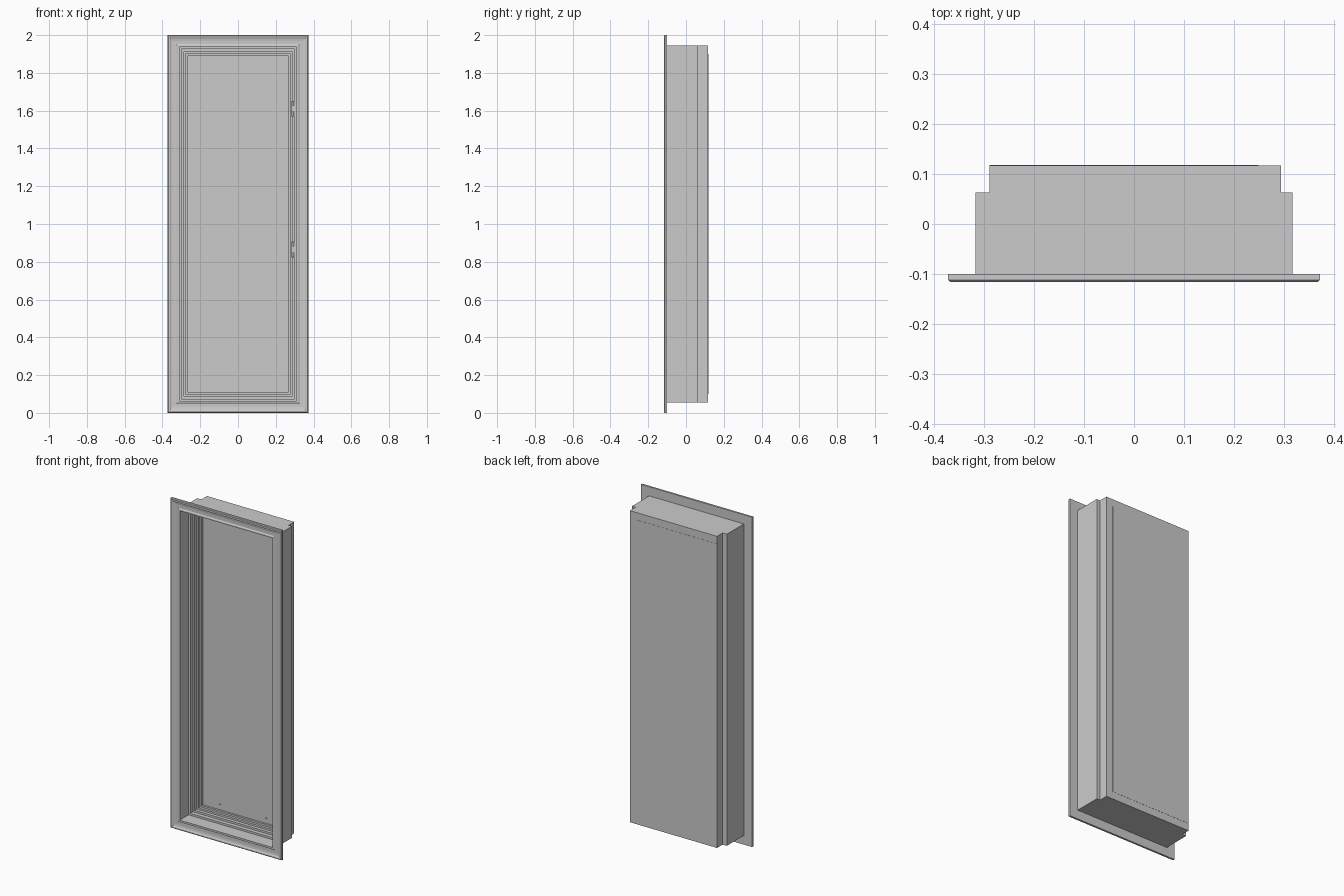
import bpy, bmesh
from mathutils import Matrix

cube = bpy.data.objects.get("Cube")
if cube:
    bpy.data.objects.remove(cube)

HALF_W, HEIGHT = 0.373, 2.0


def make_material(name, value):
    mat = bpy.data.materials.new(name)
    mat.use_nodes = True
    colour = (value, value, value, 1)
    mat.diffuse_color = colour
    mat.node_tree.nodes["Principled BSDF"].inputs["Base Color"].default_value = colour
    return mat


grey = make_material("plain grey", 0.6)


def finish(name, bm):
    bmesh.ops.recalc_face_normals(bm, faces=bm.faces)
    mesh = bpy.data.meshes.new(name)
    bm.to_mesh(mesh)
    bm.free()
    mesh.materials.append(grey)
    obj = bpy.data.objects.new(name, mesh)
    bpy.context.collection.objects.link(obj)
    return obj


def moulding(name, profile, cap_last=False, closed=False):
    """Sweep (inset, depth) points around the rectangular outline."""
    bm = bmesh.new()
    rings = []
    for inset, y in profile:
        w = HALF_W - inset
        corners = ((-w, inset), (w, inset), (w, HEIGHT - inset), (-w, HEIGHT - inset))
        rings.append([bm.verts.new((x, y, z)) for x, z in corners])
    pairs = list(zip(rings, rings[1:]))
    if closed:
        pairs.append((rings[-1], rings[0]))
    for a, b in pairs:
        for i in range(4):
            j = (i + 1) % 4
            bm.faces.new((a[i], a[j], b[j], b[i]))
    if cap_last:
        bm.faces.new(rings[-1])
    return finish(name, bm)


def box(name, x0, x1, y0, y1, z0, z1):
    bm = bmesh.new()
    bmesh.ops.create_cube(bm, size=1)
    bm.transform(Matrix.Translation(((x0 + x1) / 2, (y0 + y1) / 2, (z0 + z1) / 2))
                 @ Matrix.Diagonal((x1 - x0, y1 - y0, z1 - z0, 1)))
    return finish(name, bm)


def rod(name, x, y, z, radius, length, axis):
    bm = bmesh.new()
    bmesh.ops.create_cone(bm, cap_ends=True, segments=12, radius1=radius,
                          radius2=radius, depth=length)
    turn = Matrix.Rotation(1.570796, 4, "X") if axis == "y" else Matrix()
    bm.transform(Matrix.Translation((x, y, z)) @ turn)
    obj = finish(name, bm)
    for poly in obj.data.polygons:
        poly.use_smooth = len(poly.vertices) == 4
    return obj


# Front trim with a shallow moulded face
moulding("front_trim", [
    (0.055, -0.100), (0, -0.100), (0, -0.112), (0.004, -0.116), (0.012, -0.116),
    (0.018, -0.112), (0.030, -0.110), (0.048, -0.110), (0.054, -0.114),
    (0.062, -0.114), (0.062, -0.100)], closed=True)

# Outer casing, open at the front
moulding("casing", [(0.055, -0.100), (0.055, 0.063), (0.085, 0.063)], cap_last=True)

# Stepped reveal leading to the recessed panel
moulding("inner_reveal", [
    (0.062, -0.100), (0.062, -0.030), (0.074, -0.030), (0.074, -0.005),
    (0.086, -0.005), (0.086, 0.015), (0.097, 0.015), (0.097, 0.030),
    (0.108, 0.030), (0.108, 0.042)], cap_last=True)

# Narrower rear housing and its cover sheet
box("rear_housing", -0.29, 0.295, 0.06, 0.117, 0.055, 1.945)
box("rear_cover", -0.29, 0.25, 0.117, 0.118, 0.10, 1.90)

# Hinges on the left jamb
for number, z in enumerate((0.865, 1.61), 1):
    box(f"hinge_leaf_{number}", 0.284, 0.300, -0.034, -0.029, z - 0.042, z + 0.042)
    for dz in (-0.028, 0.028):
        rod(f"hinge_knuckle_{number}", 0.290, -0.036, z + dz, 0.006, 0.026, "z")

# Small fixings near the panel corners
for x in (-0.15, 0.16):
    for z in (0.14, 1.865):
        rod("panel_fixing", x, 0.040, z, 0.004, 0.008, "y")
